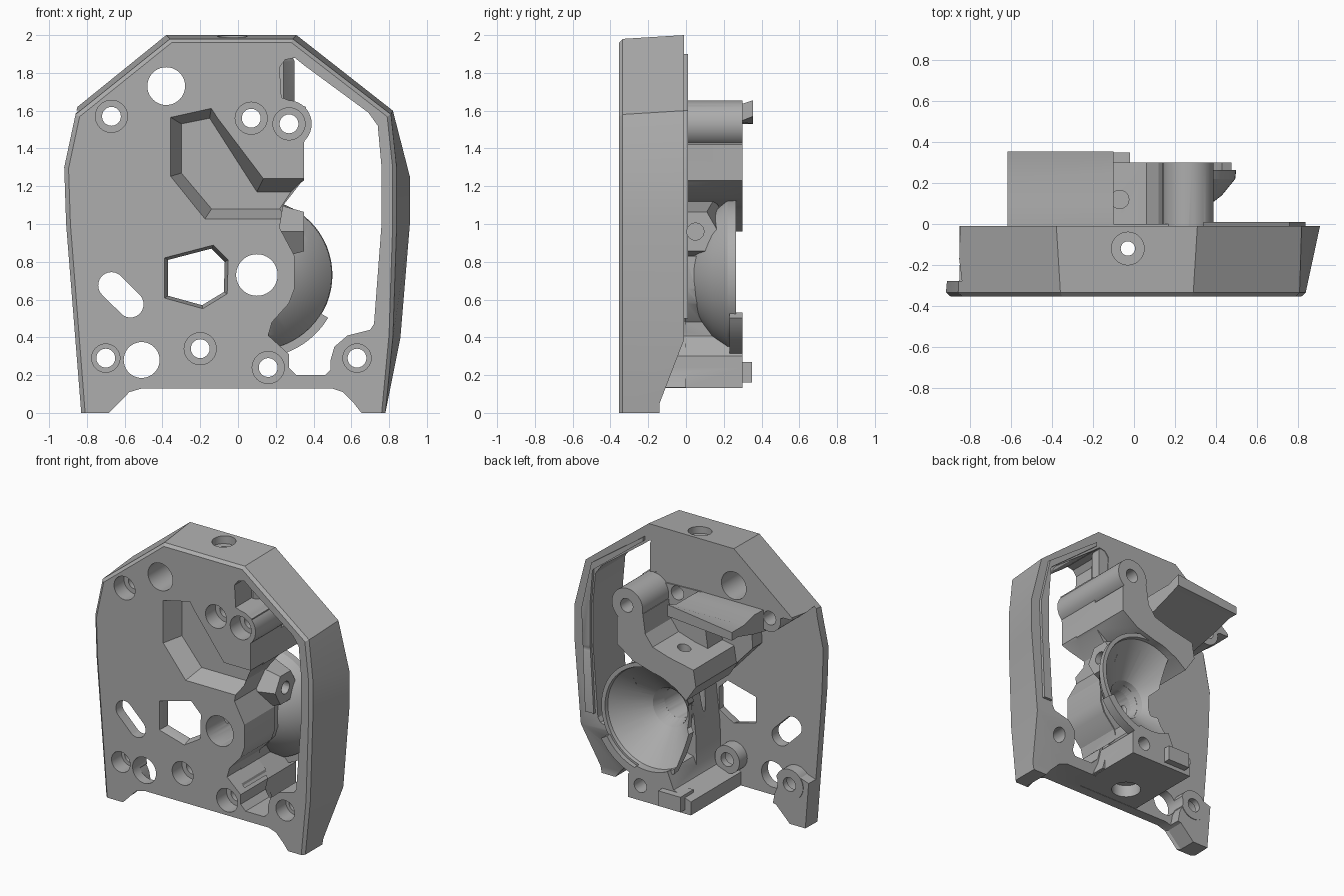
import bpy, bmesh, math

cube = bpy.data.objects.get("Cube")
if cube:
    bpy.data.objects.remove(cube)

grey = bpy.data.materials.new("plain_grey")
grey.use_nodes = True
grey.diffuse_color = (0.42, 0.42, 0.42, 1)
grey.node_tree.nodes["Principled BSDF"].inputs["Base Color"].default_value = (0.42, 0.42, 0.42, 1)


def add_object(name, bm):
    bmesh.ops.recalc_face_normals(bm, faces=bm.faces)
    mesh = bpy.data.meshes.new(name)
    bm.to_mesh(mesh)
    bm.free()
    mesh.materials.append(grey)
    obj = bpy.data.objects.new(name, mesh)
    bpy.context.scene.collection.objects.link(obj)
    return obj


def loft(name, rings, closed=False):
    """Skin equal-length rings of 3D points; cap the ends unless closed."""
    bm = bmesh.new()
    loops = [[bm.verts.new(p) for p in ring] for ring in rings]
    pairs = list(zip(loops, loops[1:]))
    if closed:
        pairs.append((loops[-1], loops[0]))
    for a, b in pairs:
        for i in range(len(a)):
            j = (i + 1) % len(a)
            bm.faces.new((a[i], a[j], b[j], b[i]))
    if not closed:
        bm.faces.new(loops[0])
        bm.faces.new(loops[-1])
    return add_object(name, bm)


def place(axis, t, outline):
    return [{"x": (t, a, b), "y": (a, t, b), "z": (a, b, t)}[axis] for a, b in outline]


def prism(name, outline, low, high, axis="y"):
    return loft(name, [place(axis, t, outline) for t in (low, high)])


def circle(center, radius, sides=40):
    steps = [math.tau * i / sides for i in range(sides)]
    return [(center[0] + radius * math.cos(s), center[1] + radius * math.sin(s)) for s in steps]


def rod(name, center, radius, low, high, axis="y", sides=40):
    return prism(name, circle(center, radius, sides), low, high, axis)


def boolean(target, tool, operation):
    mod = target.modifiers.new("boolean", "BOOLEAN")
    mod.operation = operation
    mod.solver = "EXACT"
    mod.object = tool
    bpy.context.view_layer.objects.active = target
    bpy.ops.object.modifier_apply(modifier=mod.name)
    bpy.data.objects.remove(tool)


def cut(tool, target=None):
    boolean(target or body, tool, "DIFFERENCE")


def join(tool):
    boolean(body, tool, "UNION")


FRONT, FLOOR, BACK, TIP = -0.355, -0.28, -0.01, 0.3

# Housing shell: drafted outline, chamfered at the front
underside = [(-0.7, 0), (-0.65, 0.05), (-0.59, 0.11), (-0.52, 0.13),
             (0.51, 0.13), (0.57, 0.11), (0.63, 0.05), (0.67, 0)]
front_edge = [(0.78, 0), (0.82, 0.4), (0.84, 1), (0.84, 1.3), (0.81, 1.58), (0.29, 1.98),
              (-0.36, 1.98), (-0.86, 1.58), (-0.92, 1.3), (-0.91, 1), (-0.83, 0)]
back_edge = [(0.78, 0), (0.86, 0.4), (0.91, 1), (0.91, 1.25), (0.82, 1.6), (0.31, 2),
             (-0.38, 2), (-0.85, 1.62), (-0.89, 1.3), (-0.88, 1), (-0.82, 0)]
rim = underside + front_edge
inset = [(x * 0.975, z if z < 0.2 else 1 + (z - 1) * 0.98) for x, z in rim]
rings = [(FRONT, inset), (FRONT + 0.02, rim), (BACK, underside + back_edge)]
body = loft("housing_shell", [place("y", y, ring) for y, ring in rings])

# Recess leaving a thin front plate, a low right foot and the sloped left foot
cut(prism("recess", [(-1.2, 1.6), (-0.78, 1.6), (-0.55, 1.48), (0.25, 1.46), (0.25, -0.2),
                     (-0.5, -0.2), (-0.58, 0.2), (-0.64, 0.32), (-0.78, 0.36), (-1.2, 0.22)],
          FLOOR, 1))
cut(prism("foot_recess", [(-1.2, 0.6), (-0.4, 0.6), (-0.4, -0.2), (-1.2, -0.2)], -0.2, 1))
cut(prism("foot_slope", [(0.01, 0.44), (-0.14, 0.05), (-0.14, -0.1), (0.5, -0.1), (0.5, 0.44)],
          -2, 2, "x"))

# Core mass behind the pocket and around the central bore
join(prism("pocket_backing", [(-0.4, 1.63), (0.2, 1.63), (0.3, 1.3), (0.3, 1),
                              (-0.2, 0.98), (-0.42, 1.22)], -0.3, -0.17))
join(prism("core", [(-0.12, 1.62), (0.37, 1.6), (0.37, 1.2), (0.32, 1), (0.32, 0.6), (0.2, 0.45),
                    (0.28, 0.135), (-0.09, 0.135), (-0.08, 0.55), (-0.04, 0.9), (-0.2, 1.05)],
           -0.3, 0))

# Large side window with a thin raised lip and a closed back corner
window = [(0.23, 1.67), (0.22, 1.83), (0.25, 1.87), (0.3, 1.88), (0.35, 1.84), (0.69, 1.59),
          (0.74, 1.52), (0.76, 1.3), (0.76, 1), (0.72, 0.47), (0.7, 0.44), (0.66, 0.43),
          (0.58, 0.41), (0.51, 0.35), (0.49, 0.28), (0.49, 0.23), (0.46, 0.2), (0.31, 0.2),
          (0.27, 0.24), (0.27, 0.31), (0.16, 0.41), (0.18, 0.48), (0.27, 0.58), (0.3, 0.66),
          (0.3, 0.83), (0.22, 0.98), (0.24, 1.1), (0.35, 1.24), (0.35, 1.42), (0.36, 1.62)]
cut(prism("window", window, -1, 1))
join(prism("window_lip", [(0.34, 1.9), (0.76, 1.6), (0.84, 1.25), (0.81, 0.5), (0.74, 0.5),
                          (0.77, 1), (0.77, 1.3), (0.75, 1.55), (0.34, 1.87)], -0.05, 0.01))
join(loft("window_corner", [place("y", y, [(0.2, 1.62), (x, 1.62), (x, 1.86), (0.27, 1.92),
                                           (0.2, 1.9)])
                            for y, x in ((-0.17, 0.24), (-0.09, 0.3), (BACK - 0.005, 0.3))]))

# Upper block, clamp slab, lower block and posts at the back
join(prism("upper_block", [(0.14, 1.5), (0.27, 1.5), (0.35, 1.42), (0.35, 1.23), (0.22, 1.14),
                           (0.05, 1.09), (-0.12, 1.03), (-0.21, 0.96), (-0.29, 1.08),
                           (-0.27, 1.2), (-0.07, 1.24), (0.06, 1.28), (0.12, 1.36)], -0.2, TIP))
slab_right = [(-0.2, 1.42), (-0.2, 1.61), (0.1, 1.62), (0.22, 1.59), (0.355, 1.59),
              (0.355, 1.53), (0.28, 1.53), (0.1, 1.48)]
slab_left = [(-0.2, 1.42), (-0.2, 1.61), (0.1, 1.62), (0.25, 1.62), (0.355, 1.655),
             (0.355, 1.57), (0.28, 1.54), (0.1, 1.48)]
join(loft("clamp_slab", [place("x", -0.62, slab_right), place("x", -0.1, slab_left)]))
join(prism("lower_block", [(0.26, 0.132), (0.26, 0.3), (0.16, 0.41), (0.02, 0.42), (-0.06, 0.4),
                           (-0.11, 0.28), (-0.25, 0.23), (-0.25, 0.132)], -0.3, TIP))
join(prism("funnel_backing", [(0.29, 0.83), (0.29, 0.66), (0.26, 0.58), (0.17, 0.48),
                              (0.16, 0.38), (0, 0.38), (0, 0.83)], -0.2, 0.14))
join(prism("locating_tab", [(-0.2, 0.16), (-0.02, 0.16), (-0.02, 0.27), (-0.2, 0.27)], 0.2, 0.35))
for name, center, radius, low, high in [
        ("upper_post", (0.265, 1.53), 0.125, FRONT, TIP),
        ("inner_post", (0.07, 1.56), 0.1, -0.3, BACK),
        ("lower_post", (0.16, 0.24), 0.1, -0.3, TIP),
        ("plate_boss", (-0.2, 0.34), 0.1, -0.3, -0.19),
        ("wing_boss", (-0.66, 1.57), 0.1, -0.3, BACK),
        ("foot_boss", (-0.7, 0.29), 0.11, -0.3, -0.195)]:
    join(rod(name, center, radius, low, high))
hub = (0.05, 0.96)
join(loft("screw_hex", [place("x", x, circle(hub, r, 6)) for x, r in ((0.1, 0.2), (0.35, 0.12))]))

# Funnel, open towards the right, with a raised collar at the lower left
bore = (0.1, 0.73)
profile = [(0.14, -0.06), (0.17, 0.03), (0.24, 0.07), (0.33, 0.14), (0.395, 0.22), (0.4, 0.265),
           (0.37, 0.265), (0.365, 0.24), (0.14, 0.04), (0.11, -0.06)]
funnel = loft("funnel", [place("y", y, circle(bore, r, 64)) for r, y in profile], True)
cut(prism("funnel_trim", [(-1, 2), (-0.05, 2), (-0.12, 0.75), (0.02, -1), (-1, -1)], -1, 1), funnel)
cone = [(0.11, -0.05), (0.14, 0.04), (0.365, 0.24), (0.365, 0.5)]
cut(loft("funnel_cavity", [place("y", y, circle(bore, r, 64)) for r, y in cone]))
join(funnel)
sweep = [math.radians(a) for a in range(-75, -27, 4)]
arc = [(r, a) for r, angles in ((0.385, sweep), (0.44, sweep[::-1])) for a in angles]
join(prism("collar", [(bore[0] + r * math.cos(a), bore[1] + r * math.sin(a)) for r, a in arc],
           0.23, TIP))

# Angular front pocket with sloping walls
pocket_mouth = [(-0.365, 1.57), (-0.14, 1.62), (0.14, 1.25), (0.36, 1.25),
                (0.27, 1.02), (-0.18, 1.02), (-0.365, 1.25)]
pocket_floor = [(-0.3, 1.53), (-0.15, 1.56), (0.1, 1.17), (0.28, 1.17),
                (0.22, 1.08), (-0.14, 1.08), (-0.3, 1.27)]
cut(loft("pocket", [place("y", FRONT - 0.02, pocket_mouth), place("y", -0.22, pocket_floor)]))

# Plain openings in the plate
opening = [(-0.15, 0.09), (0.08, 0.15), (0.15, 0.08), (0.145, -0.08), (0.03, -0.15), (-0.15, -0.1)]
cut(loft("angular_hole", [place("y", y, [(x * s - 0.22, z * s + 0.72) for x, z in opening])
                          for y, s in ((FRONT - 0.01, 1.14), (-0.29, 1), (0.2, 1))]))
slot = [(x + math.copysign(0.05, x - z), z - math.copysign(0.05, x - z))
        for x, z in circle((0, 0), 0.07)]
cut(prism("slot", [(x - 0.62, z + 0.625) for x, z in slot], -1, 1))
for center, radius in [((-0.38, 1.73), 0.1), ((-0.51, 0.28), 0.095), (bore, 0.11)]:
    cut(rod("round_hole", center, radius, -1, 0.1))

# Counterbored screw holes
for center, radius in [((-0.67, 1.57), 0.085), ((0.07, 1.56), 0.085), ((0.27, 1.53), 0.085),
                       ((-0.2, 0.34), 0.085), ((0.16, 0.24), 0.085),
                       ((-0.7, 0.29), 0.075), ((0.63, 0.29), 0.075)]:
    cut(rod("counterbore", center, radius, -1, -0.24, "y", 32))
    cut(rod("screw_hole", center, 0.05, -1, 1, "y", 24))

# Vertical feed channel and cross holes
feed = (-0.03, -0.12)
cut(rod("feed_mouth", feed, 0.08, 1.94, 3, "z"))
cut(rod("feed_channel", feed, 0.035, -1, 3, "z", 24))
cut(rod("feed_exit", feed, 0.1, -1, 0.22, "z"))
cut(rod("block_hole", (-0.07, 0.12), 0.045, 1.1, 1.4, "z", 24))
cut(rod("hex_hole", hub, 0.045, 0.2, 1, "x", 24))

# Crisp edges on smooth curves
bpy.ops.object.select_all(action="DESELECT")
body.select_set(True)
bpy.context.view_layer.objects.active = body
bpy.ops.object.shade_smooth_by_angle(angle=math.radians(25))
